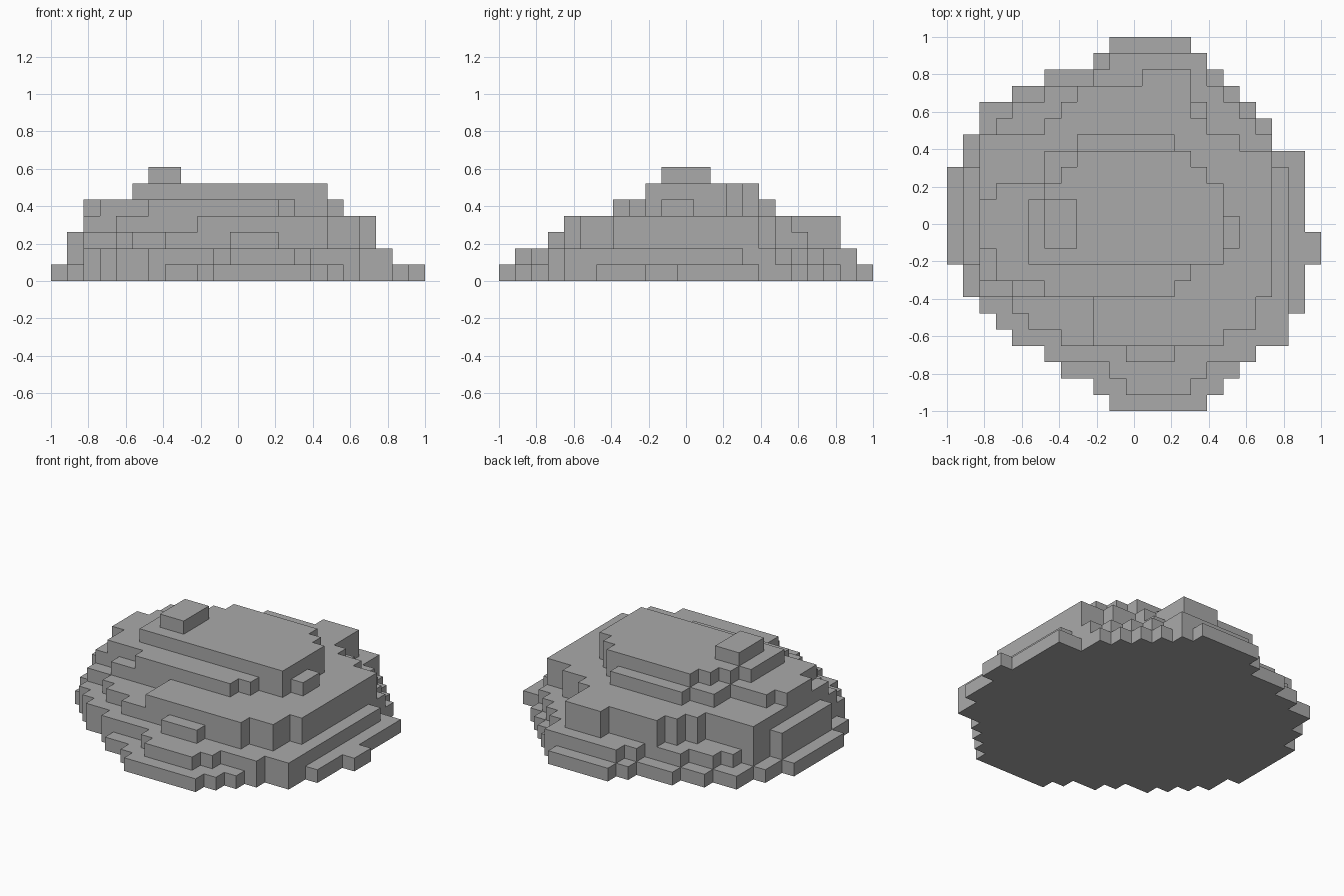
import bpy
import bmesh

default_cube = bpy.data.objects.get("Cube")
if default_cube:
    bpy.data.objects.remove(default_cube, do_unlink=True)

# One stone colour for the whole rock
stone = bpy.data.materials.new("stone_grey")
stone.use_nodes = True
grey = (0.4, 0.4, 0.4, 1.0)
stone.diffuse_color = grey
shader = stone.node_tree.nodes["Principled BSDF"]
shader.inputs["Base Color"].default_value = grey
shader.inputs["Roughness"].default_value = 0.9

CELLS = 23
CELL = 2 / CELLS


def stepped_outline(first_row, left, right):
    """Walk up the right edge and down the left edge of a blocky slab."""
    right_side, left_side = [], []
    for offset, (start, end) in enumerate(zip(left, right)):
        row = first_row + offset
        right_side += [(end, row), (end, row + 1)]
        left_side += [(start, row), (start, row + 1)]
    path = right_side + left_side[::-1]
    # Drop repeated points and points in the middle of straight edges
    corners = []
    for point in path:
        if corners and corners[-1] == point:
            continue
        if len(corners) > 1:
            a, b = corners[-2], corners[-1]
            if (a[0] == b[0] == point[0]) or (a[1] == b[1] == point[1]):
                corners.pop()
        corners.append(point)
    return corners


def slab(name, level, first_row, left, right):
    """Extrude one terrace of the rock, one cell thick."""
    bm = bmesh.new()
    base = [bm.verts.new((x * CELL - 1, y * CELL - 1, level * CELL))
            for x, y in stepped_outline(first_row, left, right)]
    face = bm.faces.new(base)
    grown = bmesh.ops.extrude_face_region(bm, geom=[face], use_keep_orig=True)
    top = [v for v in grown["geom"] if isinstance(v, bmesh.types.BMVert)]
    bmesh.ops.translate(bm, verts=top, vec=(0, 0, CELL))
    bmesh.ops.recalc_face_normals(bm, faces=bm.faces[:])
    mesh = bpy.data.meshes.new(name)
    bm.to_mesh(mesh)
    bm.free()
    mesh.materials.append(stone)
    rock_part = bpy.data.objects.new(name, mesh)
    bpy.context.collection.objects.link(rock_part)
    return rock_part


# Wide footing
slab("footing", level=0, first_row=0,
     left=[10, 9, 7, 6, 4, 3, 2, 1, 1] + [0] * 6
     + [1, 1, 2, 2, 4, 6, 9, 10],
     right=[16, 17, 18, 19, 21, 21, 22, 22, 22, 23, 23] + [22] * 5
     + [20, 20, 19, 18, 17, 16, 15])

# Lower terrace
slab("lower_terrace", level=1, first_row=1,
     left=[11, 10, 6, 4, 3, 2, 2, 2] + [1] * 6 + [2, 2, 3, 4, 6, 9, 10],
     right=[15, 16, 19] + [21] * 11 + [20, 20, 19, 18, 17, 16, 16])

# Middle terrace with a small front ledge
slab("middle_terrace", level=2, first_row=3,
     left=[11, 7, 5, 4, 2, 2] + [1] * 6 + [2, 2, 6, 7, 8, 12],
     right=[14, 17, 19, 19] + [20] * 9 + [18, 16, 16, 15, 15])

# Broad shoulder
slab("shoulder", level=3, first_row=4,
     left=[9, 9, 9, 4] + [2] * 9 + [6, 7, 8, 12],
     right=[17, 19, 19] + [20] * 9 + [18, 16, 15, 15, 15])

# Upper terrace
slab("upper_terrace", level=4, first_row=7,
     left=[6, 3, 3, 2, 2, 2, 3, 6, 6, 8],
     right=[14, 15, 17, 18, 18, 17, 17, 16, 15, 14])

# Crown
slab("crown", level=5, first_row=9,
     left=[5] * 4 + [6, 7, 8],
     right=[17] * 5 + [16, 15])

# Small peak stone
slab("peak", level=6, first_row=10, left=[6] * 3, right=[8] * 3)
